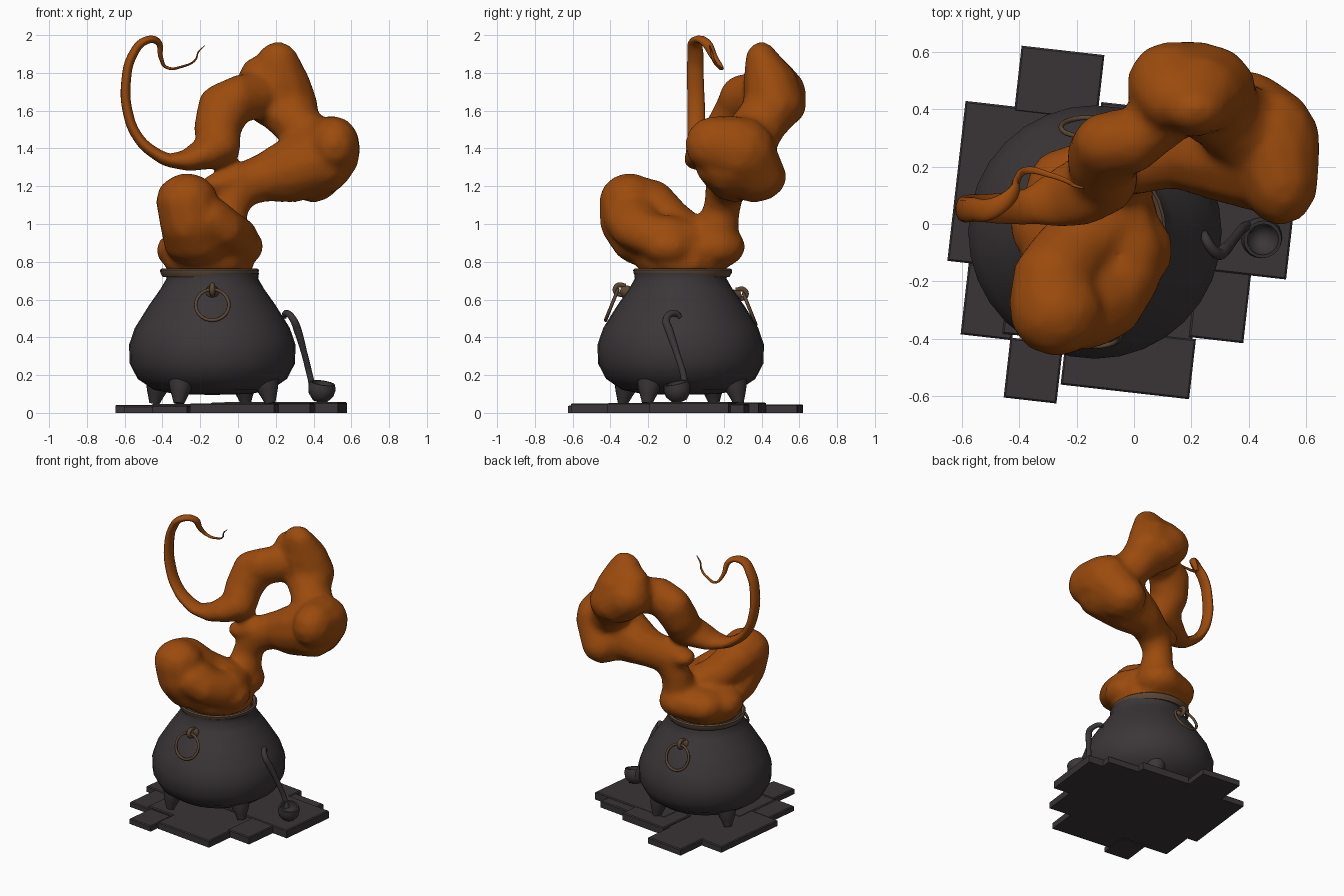
import bpy, bmesh, math
from mathutils import Matrix, Vector


def mat(name, rgb):
    m = bpy.data.materials.new(name)
    m.diffuse_color = (*rgb, 1)
    return m


IRON = mat("dark iron", (0.044, 0.037, 0.039))
STONE = mat("dark stone", (0.042, 0.035, 0.037))
BRONZE = mat("dull bronze", (0.105, 0.062, 0.036))
ORANGE = mat("burnt orange", (0.33, 0.070, 0.004))
PX, PY = -0.136, -0.028  # pot axis


def add(name, bm, m, smooth=True, angle=None):
    bmesh.ops.recalc_face_normals(bm, faces=bm.faces)
    me = bpy.data.meshes.new(name)
    bm.to_mesh(me)
    bm.free()
    ob = bpy.data.objects.new(name, me)
    bpy.context.collection.objects.link(ob)
    me.materials.append(m)
    if smooth:
        me.shade_smooth()
    if angle:
        bpy.ops.object.select_all(action='DESELECT')
        ob.select_set(True)
        bpy.context.view_layer.objects.active = ob
        bpy.ops.object.shade_smooth_by_angle(angle=math.radians(angle))
    return ob


def bake(ob):
    dg = bpy.context.evaluated_depsgraph_get()
    me = bpy.data.meshes.new_from_object(ob.evaluated_get(dg))
    new = bpy.data.objects.new(ob.name, me)
    new.matrix_world = ob.matrix_world.copy()
    name = ob.name
    bpy.data.objects.remove(ob)
    bpy.context.collection.objects.link(new)
    new.name = name
    me.shade_smooth()
    return new


def lathe(name, prof, m, loc, n=32, angle=45):
    bm = bmesh.new()
    vs = [bm.verts.new((r, 0, z)) for r, z in prof]
    es = [bm.edges.new(p) for p in zip(vs, vs[1:])]
    bmesh.ops.spin(bm, geom=vs + es, cent=(0, 0, 0), axis=(0, 0, 1),
                   angle=2 * math.pi, steps=n)
    bmesh.ops.remove_doubles(bm, verts=bm.verts, dist=1e-4)
    ob = add(name, bm, m, angle=angle)
    ob.location = loc
    return ob


def tube(name, pts, m, ys=1.0):
    """Smooth tapered tube through (x, y, z, radius); ys widens it along y."""
    cu = bpy.data.curves.new(name, 'CURVE')
    cu.dimensions = '3D'
    cu.bevel_depth = 1
    cu.bevel_resolution = 3
    cu.resolution_u = 6
    cu.use_fill_caps = True
    sp = cu.splines.new('BEZIER')
    sp.bezier_points.add(len(pts) - 1)
    for p, (x, y, z, r) in zip(sp.bezier_points, pts):
        p.co = (x, y / ys, z)
        p.radius = r
        p.handle_left_type = p.handle_right_type = 'AUTO'
    cu.materials.append(m)
    ob = bpy.data.objects.new(name, cu)
    bpy.context.collection.objects.link(ob)
    ob.scale.y = ys
    bpy.context.view_layer.update()
    return bake(ob)


# paving slabs: centre x, y, width, depth, height
slabs = [(-0.26, 0.49, 0.29, 0.23, 0.045), (-0.31, 0.115, 0.62, 0.56, 0.043),
         (0.05, 0.27, 0.36, 0.27, 0.055), (0.26, 0.18, 0.40, 0.30, 0.048),
         (0.25, 0.05, 0.61, 0.42, 0.057), (-0.50, -0.27, 0.18, 0.25, 0.038),
         (-0.11, -0.24, 0.66, 0.36, 0.046), (0.30, -0.28, 0.19, 0.25, 0.052),
         (-0.35, -0.51, 0.185, 0.21, 0.040), (-0.02, -0.48, 0.45, 0.21, 0.050)]
for i, (x, y, w, d, h) in enumerate(slabs):
    bm = bmesh.new()
    bmesh.ops.create_cube(bm, size=1, matrix=Matrix.Translation((x, y, h / 2)) @
                          Matrix.Rotation(math.radians(-6.5), 4, 'Z') @
                          Matrix.Diagonal((w, d, h, 1)))
    top = [e for e in bm.edges if all(v.co.z > h * 0.9 for v in e.verts)]
    bmesh.ops.bevel(bm, geom=top, offset=0.006, segments=1, affect='EDGES')
    add(f"paving_slab_{i + 1}", bm, STONE, smooth=False)

# cauldron body and rim
lathe("cauldron_body", [(0, 0.095), (0.2, 0.10), (0.31, 0.122), (0.395, 0.18), (0.437, 0.26),
                        (0.441, 0.36), (0.410, 0.45), (0.335, 0.57), (0.275, 0.655),
                        (0.243, 0.71), (0.247, 0.74), (0.22, 0.74), (0.22, 0.70), (0, 0.70)],
      IRON, (PX, PY, 0))
lathe("cauldron_rim", [(0.235, 0.722), (0.248, 0.72), (0.260, 0.74), (0.262, 0.757),
                       (0.252, 0.765), (0.235, 0.752), (0.235, 0.722)],
      BRONZE, (PX - 0.015, PY + 0.01, 0))

# four tapered feet
for i in range(4):
    a = math.radians(60 + 90 * i)
    c, s = math.cos(a), math.sin(a)
    tube(f"foot_{i + 1}", [(PX + r * c, PY + r * s, z, w) for r, z, w in
                           ((0.30, 0.24, 0.10), (0.335, 0.14, 0.062), (0.355, 0.05, 0.028))], IRON)

# hanging ring handles, front and back
for name, sg in (("front", -1), ("back", 1)):
    bm = bmesh.new()
    n, k, R, r = 28, 8, 0.088, 0.009
    g = [[bm.verts.new(((R + r * math.cos(2 * math.pi * j / k)) * math.cos(2 * math.pi * i / n),
                        (R + r * math.cos(2 * math.pi * j / k)) * math.sin(2 * math.pi * i / n),
                        r * math.sin(2 * math.pi * j / k))) for j in range(k)] for i in range(n)]
    for i in range(n):
        for j in range(k):
            bm.faces.new((g[i][j], g[(i + 1) % n][j],
                          g[(i + 1) % n][(j + 1) % k], g[i][(j + 1) % k]))
    ring = add(name + "_ring", bm, BRONZE)
    x = PX if sg < 0 else PX - 0.03
    z = 0.572 if sg < 0 else 0.55
    ring.location = (x, PY + sg * 0.365, z)
    ring.rotation_euler.x = math.radians(90 + sg * 22)
    tube(name + "_ring_mount", [(x, PY + sg * 0.25, z + .055, 0.034), (x, PY + sg * 0.29, z + .07, 0.036),
                                (x, PY + sg * 0.32, z + .08, 0.020)], BRONZE)
    tube(name + "_ring_loop", [(x, PY + sg * 0.29, z + .1, 0.013), (x, PY + sg * 0.335, z + .102, 0.014),
                               (x, PY + sg * 0.345, z + .07, 0.014), (x, PY + sg * 0.30, z + .05, 0.013)],
         BRONZE)

# ladle leaning on the pot
bowl = lathe("ladle_bowl", [(0, -0.062), (0.04, -0.052), (0.066, -0.02), (0.073, 0.015),
                            (0.066, 0.045), (0.055, 0.045), (0.055, 0.01), (0.03, -0.03), (0, -0.04)],
             IRON, (0.442, -0.045, 0.115), n=20)
bowl.rotation_euler = (0.2, 0.15, 0)
tube("ladle_handle", [(0.40, -0.01, 0.12, 0.022), (0.385, -0.01, 0.18, 0.017),
                      (0.35, -0.05, 0.32, 0.017), (0.315, -0.09, 0.44, 0.022),
                      (0.295, -0.105, 0.49, 0.020), (0.27, -0.085, 0.522, 0.018),
                      (0.25, -0.05, 0.525, 0.017), (0.247, -0.03, 0.505, 0.010)], IRON)


# billowing smoke: chains of ellipsoids fused into one soft surface
def chain(bm, keys, steps=5):
    for a, b in zip(keys, keys[1:]):
        for i in range(steps + 1):
            t = i / steps
            p = [u + (v - u) * t for u, v in zip(a, b)]
            bmesh.ops.create_icosphere(bm, subdivisions=2, radius=1,
                                       matrix=Matrix.Translation(p[:3]) @ Matrix.Diagonal((*p[3:], 1)))


bm = bmesh.new()
# mass over the mouth and its lobes
chain(bm, [(-0.15, -0.02, 0.77, .245, .245, .06), (-0.16, -0.02, 0.87, .25, .28, .13)])
chain(bm, [(-0.28, 0.0, 0.86, .16, .16, .11), (0.0, -0.09, 0.88, .14, .15, .11)])
chain(bm, [(-0.25, 0.12, 0.87, .13, .15, .11), (-0.08, 0.16, 0.88, .16, .16, .12)])
chain(bm, [(-0.08, 0.0, 0.93, .15, .16, .11), (-0.02, -0.1, 0.93, .13, .15, .12)])
chain(bm, [(-0.22, -0.20, 0.90, .18, .20, .13), (-0.25, -0.28, 1.0, .17, .18, .14),
           (-0.27, -0.30, 1.12, .17, .165, .155)])
chain(bm, [(-0.02, -0.16, 0.93, .12, .15, .12), (-0.07, -0.25, 0.97, .115, .15, .12),
           (-0.15, -0.28, 1.02, .13, .16, .13)])
chain(bm, [(-0.29, -0.27, 1.12, .15, .15, .14), (-0.28, -0.18, 1.11, .145, .13, .13),
           (-0.22, -0.09, 1.03, .14, .12, .11), (-0.10, 0.0, 0.96, .13, .13, .10)])
# stem rising to the right, then round and up to the crown
chain(bm, [(-0.06, 0.15, 0.94, .12, .13, .10), (-0.05, 0.19, 1.08, .10, .10, .09),
           (0.01, 0.21, 1.20, .12, .11, .12), (0.14, 0.26, 1.25, .10, .14, .135),
           (0.30, 0.26, 1.30, .12, .19, .19), (0.46, 0.24, 1.35, .16, .21, .20)])
chain(bm, [(-0.10, 0.19, 1.21, .10, .09, .06), (0.0, 0.20, 1.24, .09, .10, .09)])
chain(bm, [(0.40, 0.36, 1.25, .15, .18, .14), (0.48, 0.27, 1.39, .175, .21, .185),
           (0.51, 0.15, 1.42, .135, .16, .155)])
chain(bm, [(0.42, 0.30, 1.40, .14, .17, .16), (0.31, 0.39, 1.53, .13, .15, .13),
           (0.24, 0.47, 1.63, .19, .165, .13), (0.21, 0.45, 1.74, .18, .15, .13),
           (0.21, 0.40, 1.86, .115, .09, .11)])
chain(bm, [(0.22, 0.48, 1.62, .18, .16, .12), (0.12, 0.48, 1.70, .15, .16, .14),
           (0.14, 0.44, 1.80, .13, .12, .10)])
# fold coming forward and down to the left
chain(bm, [(0.14, 0.40, 1.69, .12, .10, .13), (0.0, 0.29, 1.66, .09, .12, .135),
           (-0.07, 0.28, 1.62, .15, .12, .135), (-0.11, 0.23, 1.51, .13, .13, .12),
           (-0.10, 0.16, 1.41, .12, .13, .11), (-0.17, 0.12, 1.37, .11, .13, .085),
           (-0.26, 0.09, 1.335, .08, .11, .058), (-0.37, 0.065, 1.338, .045, .07, .038)])
smoke = add("smoke_cloud", bm, ORANGE)
rm = smoke.modifiers.new("fuse", 'REMESH')
rm.mode = 'VOXEL'
rm.voxel_size = 0.018
rm.use_smooth_shade = True
sm = smoke.modifiers.new("soften", 'SMOOTH')
sm.factor = 0.5
sm.iterations = 12
bpy.context.view_layer.update()
bake(smoke)

# thin curling wisp at the end of the smoke
tube("smoke_wisp", [(-0.24, 0.09, 1.335, .045), (-0.35, 0.065, 1.335, .038), (-0.44, 0.055, 1.375, .032),
                    (-0.53, 0.055, 1.46, .028), (-0.585, 0.055, 1.60, .027), (-0.592, 0.05, 1.76, .026),
                    (-0.56, 0.05, 1.89, .025), (-0.49, 0.055, 1.97, .022), (-0.425, 0.10, 1.965, .018),
                    (-0.408, 0.15, 1.88, .012), (-0.38, 0.185, 1.83, .008), (-0.29, 0.17, 1.835, .006),
                    (-0.225, 0.145, 1.87, .005), (-0.21, 0.135, 1.91, .004),
                    (-0.175, 0.125, 1.945, .002)], ORANGE, ys=1.7)
